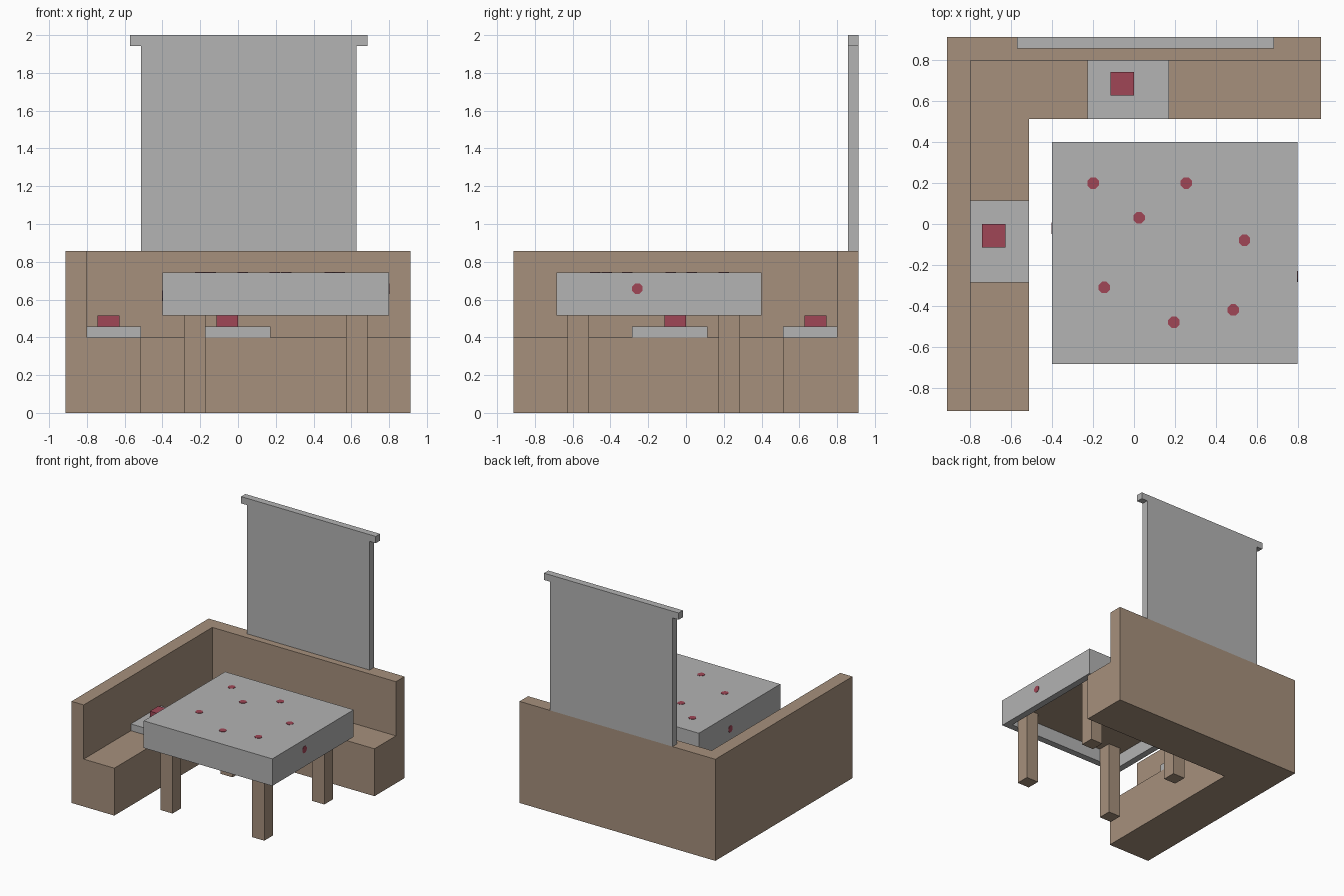
import bpy, bmesh, math
from mathutils import Vector, Matrix

if "Cube" in bpy.data.objects:
    bpy.data.objects.remove(bpy.data.objects["Cube"])

U = 2 / 35  # the model sits on a grid of 35 units in height


def material(name, color):
    m = bpy.data.materials.new(name)
    m.diffuse_color = (*color, 1)
    m.use_nodes = True
    m.node_tree.nodes["Principled BSDF"].inputs["Base Color"].default_value = m.diffuse_color
    return m


WOOD = material("brown wood", (0.381, 0.279, 0.202))
CLOTH = material("grey cloth", (0.451, 0.451, 0.451))
RED = material("dark red", (0.352, 0.061, 0.093))


def finish(name, bm, mat):
    bmesh.ops.recalc_face_normals(bm, faces=bm.faces[:])
    me = bpy.data.meshes.new(name)
    bm.to_mesh(me)
    bm.free()
    me.materials.append(mat)
    ob = bpy.data.objects.new(name, me)
    bpy.context.collection.objects.link(ob)
    return ob


def box_bm(x, y, z):
    """Box from (min, max) ranges in grid units."""
    bm = bmesh.new()
    bmesh.ops.create_cube(bm, size=1)
    for v in bm.verts:
        v.co = Vector([(r[0] + r[1]) / 2 + c * (r[1] - r[0])
                       for r, c in zip((x, y, z), v.co)]) * U
    return bm


def box(name, x, y, z, mat):
    return finish(name, box_bm(x, y, z), mat)


# Corner bench: seat-and-back profile (depth, height) swept round the corner
profile = [(0, 0), (0, 15), (2, 15), (2, 7), (7, 7), (7, 0)]
stations = [((-16, -16), (1, 0)), ((-16, 16), (1, -1)), ((16, 16), (0, -1))]
bm = bmesh.new()
rings = [[bm.verts.new(Vector((px + d * dx, py + d * dy, h)) * U) for d, h in profile]
         for (px, py), (dx, dy) in stations]
n = len(profile)
for a, b in zip(rings, rings[1:]):
    for i in range(n):
        j = (i + 1) % n
        bm.faces.new((a[i], a[j], b[j], b[i]))
bm.faces.new(rings[0])
bm.faces.new(rings[-1][::-1])
finish("corner_bench", bm, WOOD)

# Seat mats with a red block on each
box("left_seat_mat", (-14, -9), (-5, 2), (7, 8), CLOTH)
box("left_seat_block", (-13, -11), (-2, 0), (8, 9), RED)
box("back_seat_mat", (-4, 3), (9, 14), (7, 8), CLOTH)
box("back_seat_block", (-2, 0), (11, 13), (8, 9), RED)

# Hanging screen with a wider top rail, joined as one T-shaped outline
bm = bmesh.new()
outline = [(-9, 15), (11, 15), (11, 34), (12, 34), (12, 35), (-10, 35), (-10, 34), (-9, 34)]
face = bm.faces.new([bm.verts.new(Vector((x, 15, z)) * U) for x, z in outline])
ext = bmesh.ops.extrude_face_region(bm, geom=[face])["geom"]
bmesh.ops.translate(bm, vec=(0, U, 0),
                    verts=[v for v in ext if isinstance(v, bmesh.types.BMVert)])
finish("hanging_screen", bm, CLOTH)

# Table: four legs and a top hidden beneath the cloth
for i, x in enumerate((-5, 10)):
    for j, y in enumerate((-11, 3)):
        box(f"table_leg_{i * 2 + j + 1}", (x, x + 2), (y, y + 2), (0, 11), WOOD)
box("table_top", (-6, 13), (-11, 6), (11, 12), WOOD)

# Tablecloth: box hollowed from below
bm = box_bm((-7, 14), (-12, 7), (9, 13))
under = min(bm.faces, key=lambda f: f.calc_center_median().z)
bmesh.ops.inset_region(bm, faces=[under], thickness=U, use_even_offset=True)
ext = bmesh.ops.extrude_face_region(bm, geom=[under])["geom"]
bmesh.ops.delete(bm, geom=[under], context='FACES_ONLY')
bmesh.ops.translate(bm, vec=(0, 0, 3 * U),
                    verts=[v for v in ext if isinstance(v, bmesh.types.BMVert)])
finish("tablecloth", bm, CLOTH)


# Red octagonal dots on the cloth
def dot(name, pos, axis='Z'):
    bm = bmesh.new()
    bmesh.ops.create_cone(bm, cap_ends=True, segments=8, radius1=0.03, radius2=0.03, depth=0.005,
                          matrix=Matrix.Rotation(math.pi / 8, 4, 'Z'))
    if axis == 'X':
        bm.transform(Matrix.Rotation(math.pi / 2, 4, 'Y'))
    bm.transform(Matrix.Translation(pos))
    finish(name, bm, RED)


spots = [(-0.2, 0.2), (0.255, 0.2), (0.025, 0.03), (0.54, -0.08),
         (-0.145, -0.31), (0.195, -0.48), (0.485, -0.42)]
for i, (x, y) in enumerate(spots):
    dot(f"top_dot_{i + 1}", (x, y, 13 * U))
dot("right_dot", (14 * U, -0.257, 0.658), 'X')
dot("left_dot", (-7 * U, -0.02, 0.62), 'X')
